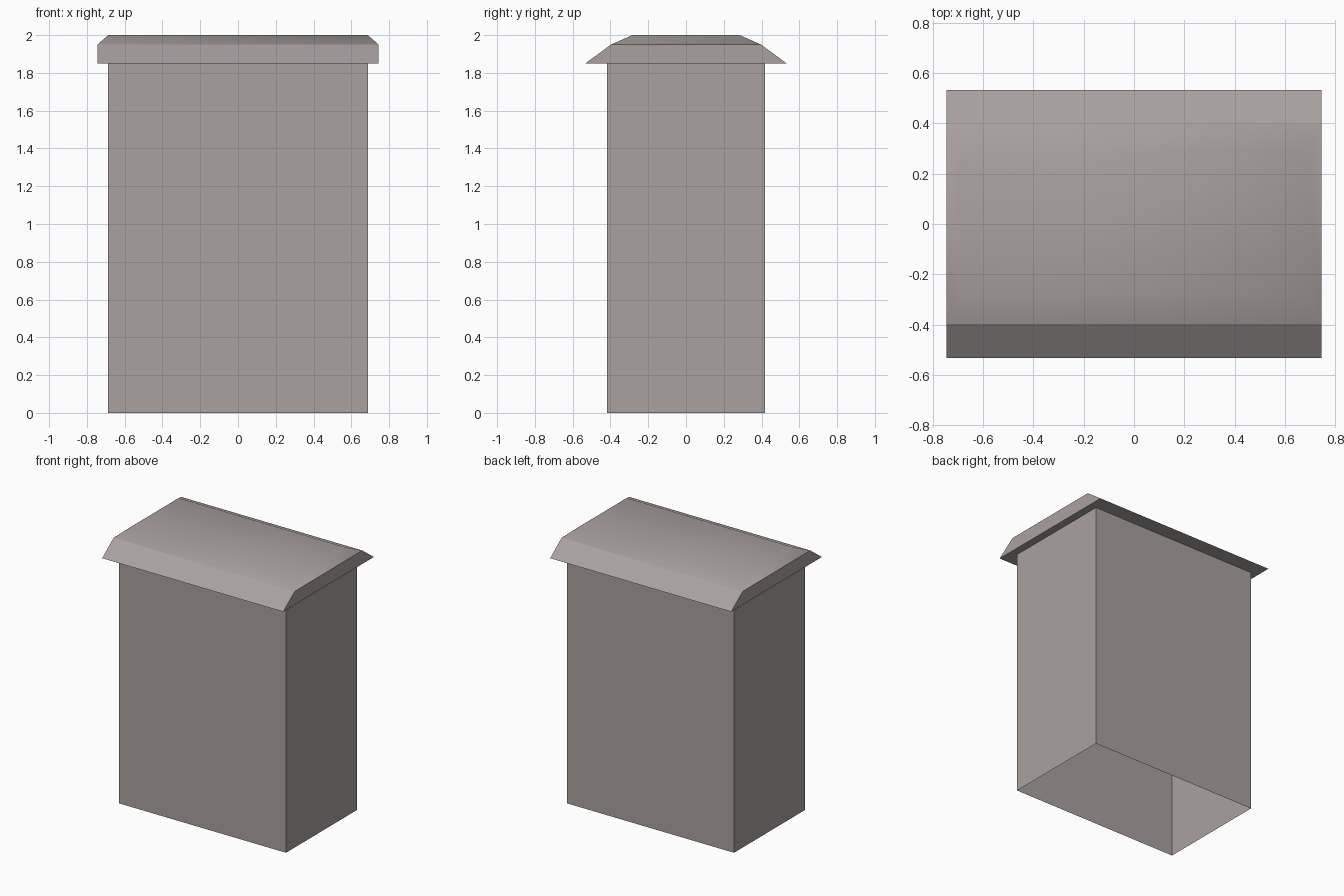
import bpy
import bmesh

if "Cube" in bpy.data.objects:
    bpy.data.objects.remove(bpy.data.objects["Cube"])

# One warm grey for the whole model
grey = bpy.data.materials.new("warm grey")
grey.diffuse_color = (0.40, 0.355, 0.35, 1)
grey.use_nodes = True
grey.node_tree.nodes["Principled BSDF"].inputs["Base Color"].default_value = grey.diffuse_color


def rectangular_loft(name, rings, cap_bottom=False, cap_top=False, smooth_above=None):
    """Skin a stack of rectangles given as (half x, half y, z)."""
    bm = bmesh.new()
    loops = [[bm.verts.new((sx * hx, sy * hy, z))
              for sx, sy in ((-1, -1), (1, -1), (1, 1), (-1, 1))]
             for hx, hy, z in rings]
    for low, high in zip(loops, loops[1:]):
        for i in range(4):
            j = (i + 1) % 4
            bm.faces.new((low[i], low[j], high[j], high[i]))
    if cap_bottom:
        bm.faces.new(loops[0][::-1])
    if cap_top:
        bm.faces.new(loops[-1])
    # Smooth crown, with a sharp crease where it meets the flat part
    if smooth_above is not None:
        for f in bm.faces:
            f.smooth = min(v.co.z for v in f.verts) > smooth_above - 1e-4
        for e in bm.edges:
            e.smooth = all(f.smooth for f in e.link_faces)
    mesh = bpy.data.meshes.new(name)
    bm.to_mesh(mesh)
    bm.free()
    mesh.materials.append(grey)
    obj = bpy.data.objects.new(name, mesh)
    bpy.context.collection.objects.link(obj)
    return obj


# Hollow body, open underneath
rectangular_loft("body", [(0.687, 0.417, 0), (0.687, 0.417, 1.85)])

# Cap: sloping eaves front and back, softly crowned top
rectangular_loft("cap",
                 [(0.744, 0.533, 1.85), (0.744, 0.397, 1.95), (0.687, 0.285, 2.0)],
                 cap_bottom=True, cap_top=True, smooth_above=1.95)
